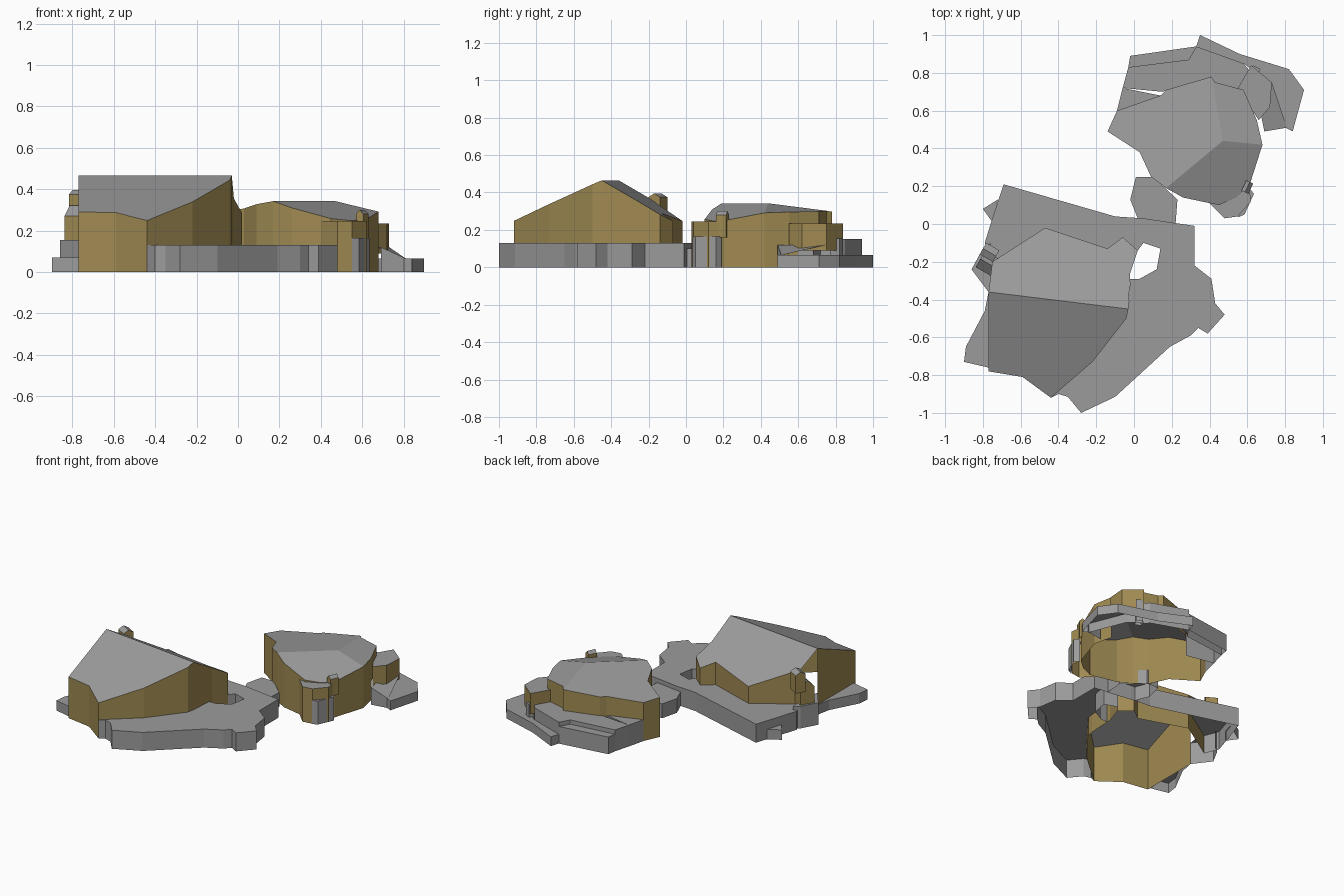
import bpy, math
from mathutils import Vector

if "Cube" in bpy.data.objects:
    bpy.data.objects.remove(bpy.data.objects["Cube"])


def material(name, col):
    m = bpy.data.materials.new(name)
    m.diffuse_color = (*col, 1)
    m.use_nodes = True
    m.node_tree.nodes["Principled BSDF"].inputs["Base Color"].default_value = m.diffuse_color
    return m


GREY = material("stone grey", (0.33, 0.33, 0.33))
GOLD = material("ochre wall", (0.35, 0.255, 0.085))


def make(name, faces, mats):
    """Object from a list of 3D faces, one material per face."""
    verts, idx, polys = [], {}, []
    for f in faces:
        poly = []
        for p in f:
            k = tuple(round(c, 4) for c in p)
            if k not in idx:
                idx[k] = len(verts)
                verts.append(k)
            poly.append(idx[k])
        polys.append(poly)
    me = bpy.data.meshes.new(name)
    me.from_pydata(verts, [], polys)
    me.materials.append(GREY)
    me.materials.append(GOLD)
    for poly, m in zip(me.polygons, mats):
        poly.material_index = 0 if m is GREY else 1
    ob = bpy.data.objects.new(name, me)
    bpy.context.collection.objects.link(ob)
    return ob


def quads(pts, base, top):
    return [[(*a, base), (*b, base), (*b, top(a, b)[1]), (*a, top(a, b)[0])]
            for a, b in zip(pts, pts[1:])]


def walls(name, pts, base, height, mat=GOLD):
    f = quads(pts, base, lambda a, b: (height(a), height(b)))
    make(name, f, [mat] * len(f))


def roof(name, faces, height):
    f = [[(*p, height(p)) for p in face] for face in faces]
    make(name, f, [GREY] * len(f))


def slab(name, pts, z, skirt=None, base=0.0, side=GREY):
    """Open-bottomed terrace: flat top plus a skirt along the first edges."""
    ring = pts + pts[:1]
    if skirt:
        ring = ring[:skirt + 1]
    f = quads(ring, base, lambda a, b: (z, z))
    f.append([(*p, z) for p in pts])
    make(name, f, [side] * (len(f) - 1) + [GREY])


def gable(name, c, size, ang, base, eave, ridge):
    """Small gabled block: ochre walls, grey pitched roof."""
    w, l = size[0] / 2, size[1] / 2
    ca, sa = math.cos(ang), math.sin(ang)

    def P(x, y, z):
        return (c[0] + x * ca - y * sa, c[1] + x * sa + y * ca, z)
    f, m = [], []
    for s in (-1, 1):
        f.append([P(s * w, -l, base), P(s * w, l, base), P(s * w, l, eave), P(s * w, -l, eave)])
        f.append([P(-w, s * l, base), P(w, s * l, base), P(w, s * l, eave),
                  P(0, s * l, ridge), P(-w, s * l, eave)])
        f.append([P(s * w, -l, eave), P(s * w, l, eave), P(0, l, ridge), P(0, -l, ridge)])
        m += [GOLD, GOLD, GREY]
    make(name, f, m)


def ridge_height(a, b, z, s_right, s_left):
    """Height of a two-slope roof about the ridge line a-b."""
    a, b = Vector(a), Vector(b)
    d = (b - a).normalized()

    def h(p):
        q = Vector(p) - a
        k = d.x * q.y - d.y * q.x
        return z - (s_left * k if k > 0 else -s_right * k)
    return h


# ---- Large hall ----
RW, RE = (-0.77, -0.36), (-0.03, -0.45)
hall_h = ridge_height(RW, RE, 0.465, 0.42, 0.58)
front = [RW, (-0.77, -0.78), (-0.59, -0.81), (-0.44, -0.92), (-0.22, -0.73), (-0.04, -0.50), RE]
back = [RE, (-0.02, -0.26), (0.02, -0.14), (-0.06, -0.07), (-0.14, -0.13), (-0.47, -0.02), (-0.75, -0.20)]
roof("hall_roof", [front, back + [RW]], hall_h)
walls("hall_front_walls", front, 0, hall_h)
walls("hall_back_walls", back, 0, hall_h)

# Terrace wrapping the east and north of the hall, with a light well
outer = [(-0.44, -0.92), (-0.40, -0.90), (-0.35, -0.915), (-0.28, -1.0), (-0.10, -0.915), (0.19, -0.65),
         (0.30, -0.59), (0.34, -0.55), (0.39, -0.58), (0.48, -0.48), (0.43, -0.42), (0.41, -0.29),
         (0.32, -0.22), (0.32, -0.01), (0.05, 0.03), (-0.10, 0.04), (-0.69, 0.21), (-0.75, 0.03),
         (-0.79, -0.10), (-0.75, -0.20)]
inner = [(-0.47, -0.02), (-0.14, -0.13), (-0.06, -0.07), (0.02, -0.14)]
well = [(0.05, -0.10), (0.14, -0.13), (0.12, -0.24), (0.03, -0.29), (-0.02, -0.29)]
slab("hall_terrace", outer + inner + well + [RE, (-0.04, -0.50), (-0.22, -0.73)], 0.13, len(outer) - 1)
walls("light_well", [inner[-1]] + well, 0, lambda p: 0.13, GREY)

# West steps and side porch
slab("west_step", [(-0.77, -0.36), (-0.79, -0.46), (-0.89, -0.65), (-0.90, -0.73), (-0.77, -0.76)], 0.07, 4)
slab("north_west_step", [(-0.72, 0.13), (-0.80, 0.08), (-0.75, 0.01)], 0.07, 2)
slab("porch_base", [(-0.76, -0.10), (-0.80, -0.13), (-0.86, -0.24), (-0.77, -0.36), (-0.75, -0.20)], 0.155, 3)
gable("porch", (-0.77, -0.21), (0.10, 0.10), math.radians(60), 0.13, 0.27, 0.32)
gable("porch_turret", (-0.765, -0.15), (0.07, 0.08), math.radians(60), 0.25, 0.375, 0.395)

# ---- Small hall ----
SA, SB = (0.17, 0.19), (0.47, 0.44)
N, E = (0.41, 0.78), (0.68, 0.42)
small_h = ridge_height(SA, SB, 0.342, 0.34, 0.15)


def small_top(p):
    # east slope falls away from the hip
    return small_h(p) - (0.2 * max(0, p[0] - 0.47) if p[1] > 0.45 else 0)


west = [SA, (0.09, 0.25), (0.03, 0.38), (-0.14, 0.49), (-0.09, 0.60)]
north = [(-0.09, 0.60), (0.14, 0.68), (0.17, 0.71), N, (0.43, 0.75), (0.58, 0.71), (0.65, 0.55)]
south = [(0.65, 0.55), E, (0.61, 0.20), (0.54, 0.14), (0.45, 0.10), (0.26, 0.14), SA]
roof("small_hall_roof", [west + north[1:4] + [SB], [N] + north[4:] + [E, SB],
                         [SB] + south[1:]], small_top)
walls("small_hall_west_walls", west, 0, small_top)
walls("small_hall_north_walls", north, 0.13, small_top)
walls("small_hall_south_walls", south, 0, small_top)

# South-east bay with base and turret
slab("bay", [(0.40, 0.11), (0.48, 0.03), (0.55, 0.04), (0.62, 0.12), (0.61, 0.19), (0.54, 0.17)],
     0.245, 4, 0.0, GOLD)
slab("bay_base", [(0.55, 0.035), (0.585, 0.05), (0.635, 0.16), (0.61, 0.19)], 0.165, 3)
gable("bay_turret", (0.60, 0.195), (0.04, 0.06), math.radians(-25), 0.16, 0.28, 0.30)

# North-east wing and ramp
slab("east_wing", [(0.66, 0.55), (0.72, 0.62), (0.73, 0.75), (0.62, 0.84), (0.55, 0.72)], 0.235, 4, 0.09, GOLD)
make("ramp", [[(0.66, 0.64, 0.12), (0.73, 0.75, 0.12), (0.81, 0.51, 0.065), (0.69, 0.49, 0.12)],
              [(0.69, 0.49, 0), (0.81, 0.51, 0), (0.81, 0.51, 0.065), (0.69, 0.49, 0.12)]], [GREY, GREY])

# Stepped terraces round the north side
slab("lower_terrace_east", [(0.33, 0.94), (0.35, 1.0), (0.56, 0.90), (0.82, 0.82), (0.90, 0.71), (0.84, 0.49),
                            (0.80, 0.51), (0.70, 0.76), (0.58, 0.85)], 0.065)
slab("lower_terrace_west", [(0.33, 0.94), (-0.02, 0.89), (-0.03, 0.83), (0.29, 0.87)], 0.12)
slab("upper_terrace", [(-0.06, 0.72), (-0.03, 0.83), (0.29, 0.87), (0.33, 0.94), (0.58, 0.85), (0.62, 0.80),
                       (0.55, 0.71), (0.43, 0.75), (0.41, 0.78), (0.15, 0.70)], 0.15, 5)
slab("west_terrace", [(0.14, 0.68), (-0.06, 0.72), (-0.09, 0.60), (0.02, 0.57)], 0.15, 2)
slab("terrace_post", [(0.60, 0.79), (0.63, 0.84), (0.67, 0.82), (0.64, 0.77)], 0.155)

# Link between the two halls
slab("link", [(0.02, 0.03), (-0.02, 0.13), (0.01, 0.25), (0.10, 0.25), (0.23, 0.13), (0.22, 0.0)], 0.10)
